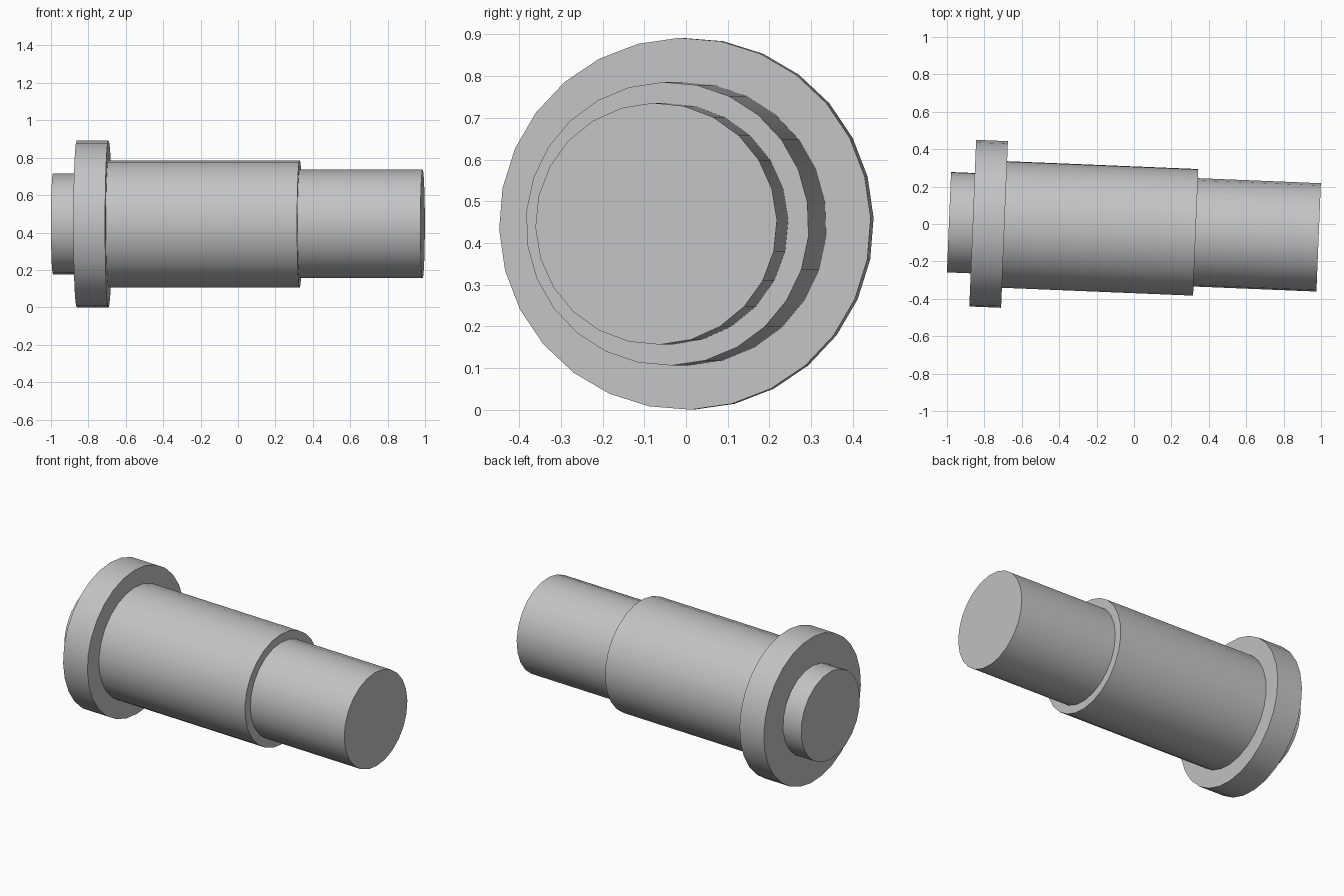
import bpy
import bmesh
from math import sin, cos, tau, radians
from mathutils import Matrix

default_cube = bpy.data.objects.get("Cube")
if default_cube:
    bpy.data.objects.remove(default_cube, do_unlink=True)

# Single plain grey finish
grey = bpy.data.materials.new("plain_grey")
grey.use_nodes = True
colour = (0.55, 0.55, 0.55, 1)
grey.diffuse_color = colour
grey.node_tree.nodes["Principled BSDF"].inputs["Base Color"].default_value = colour

# The whole pin is turned slightly about z and rolled a little about its axis
AXIS = Matrix.Translation((0, -0.031, 0.446)) @ Matrix.Rotation(radians(-2.35), 4, "Z")
ROLL = radians(91.8)


def round_section(name, start, end, radius, sides, cap_start=True, cap_end=True):
    """Cylinder along the pin axis, capped only where the end is exposed."""
    bm = bmesh.new()
    angles = [ROLL + tau * i / sides for i in range(sides)]
    a, b = [[bm.verts.new((x, radius * cos(t), radius * sin(t))) for t in angles]
            for x in (start, end)]
    for i in range(sides):
        j = (i + 1) % sides
        bm.faces.new((a[i], a[j], b[j], b[i]))
    if cap_start:
        bm.faces.new(a)
    if cap_end:
        bm.faces.new(b)
    bm.normal_update()
    # Wall faces point away from the axis, caps point outwards along it
    middle = (start + end) / 2
    for face in bm.faces:
        centre = face.calc_center_median()
        centre.x -= middle
        if face.normal.dot(centre) < 0:
            face.normal_flip()
    bm.transform(AXIS)
    mesh = bpy.data.meshes.new(name)
    bm.to_mesh(mesh)
    bm.free()
    mesh.materials.append(grey)
    obj = bpy.data.objects.new(name, mesh)
    bpy.context.collection.objects.link(obj)
    bpy.ops.object.select_all(action="DESELECT")
    obj.select_set(True)
    bpy.context.view_layer.objects.active = obj
    bpy.ops.object.shade_smooth_by_angle(angle=radians(30))


# Sections from the small stub to the long end shaft
round_section("end_stub", -0.99, -0.863, 0.27, 22, cap_end=False)
round_section("flange", -0.863, -0.693, 0.446, 28)
round_section("main_body", -0.693, 0.33, 0.34, 26, cap_start=False)
round_section("end_shaft", 0.33, 0.988, 0.29, 24, cap_start=False)
